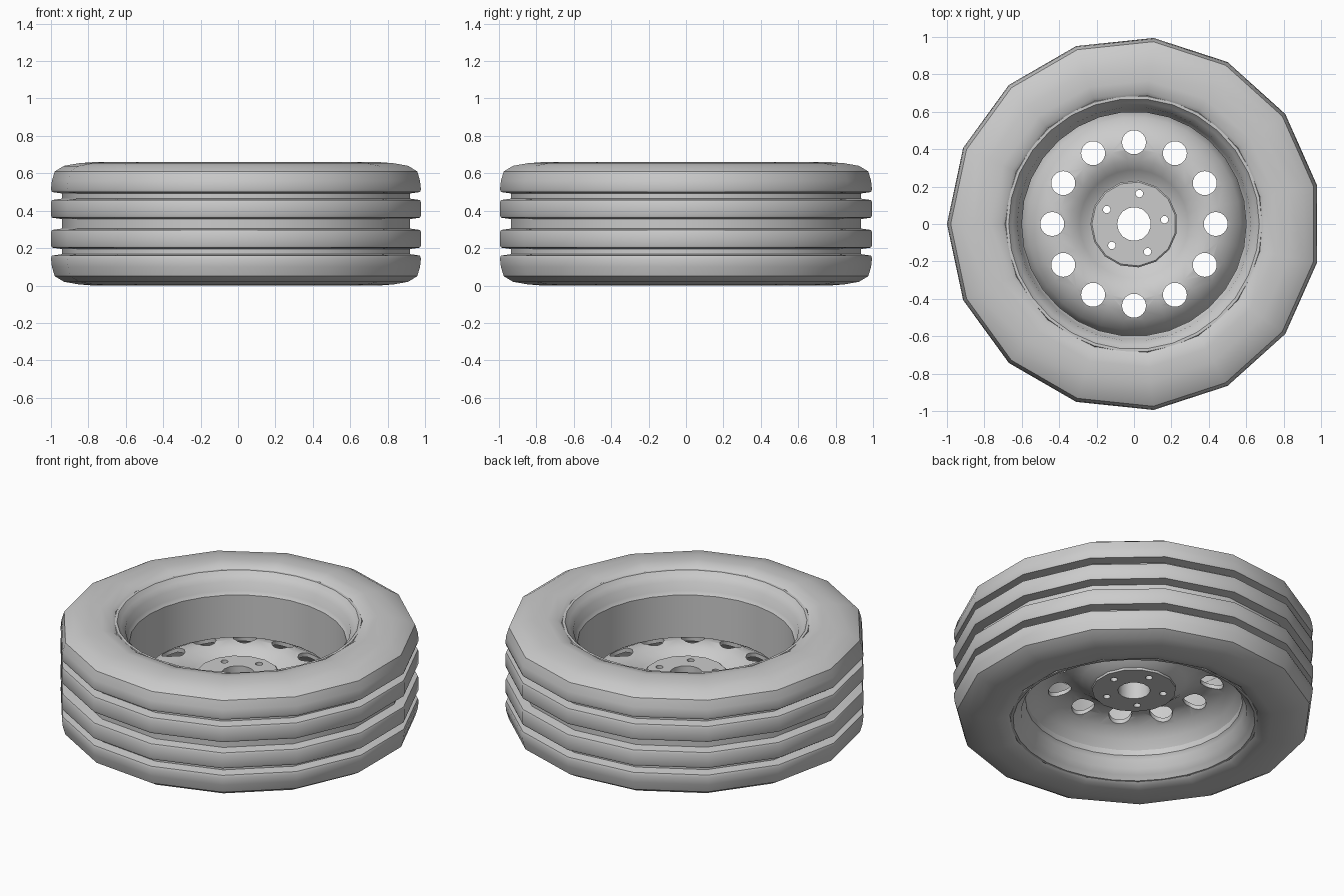
import bpy, bmesh, math

old = bpy.data.objects.get("Cube")
if old:
    bpy.data.objects.remove(old, do_unlink=True)

grey = bpy.data.materials.new("plain_grey")
grey.use_nodes = True
grey.diffuse_color = (0.6, 0.6, 0.6, 1)
grey.node_tree.nodes["Principled BSDF"].inputs["Base Color"].default_value = (0.6, 0.6, 0.6, 1)


def add_object(name, bm):
    bmesh.ops.recalc_face_normals(bm, faces=bm.faces[:])
    mesh = bpy.data.meshes.new(name)
    bm.to_mesh(mesh)
    bm.free()
    obj = bpy.data.objects.new(name, mesh)
    bpy.context.collection.objects.link(obj)
    mesh.materials.append(grey)
    return obj


def lathe(name, profile, sides):
    """Spin a closed (radius, height) outline around the upright axis."""
    bm = bmesh.new()
    rings = []
    for i in range(sides):
        a = math.pi + math.tau * i / sides
        rings.append([bm.verts.new((r * math.cos(a), r * math.sin(a), z)) for r, z in profile])
    n = len(profile)
    for i in range(sides):
        p, q = rings[i], rings[(i + 1) % sides]
        for j in range(n):
            k = (j + 1) % n
            bm.faces.new((p[j], q[j], q[k], p[k]))
    return add_object(name, bm)


def select_only(obj):
    bpy.ops.object.select_all(action="DESELECT")
    obj.select_set(True)
    bpy.context.view_layer.objects.active = obj


def smooth(obj, degrees=35):
    select_only(obj)
    bpy.ops.object.shade_smooth_by_angle(angle=math.radians(degrees))


def drill(obj, count, ring_radius, hole_radius, start):
    """Cut a ring of round holes through a part."""
    bm = bmesh.new()
    for i in range(count):
        a = math.radians(start) + math.tau * i / count
        made = bmesh.ops.create_cone(bm, cap_ends=True, segments=24, radius1=hole_radius,
                                     radius2=hole_radius, depth=1)
        bmesh.ops.translate(bm, verts=made["verts"],
                            vec=(ring_radius * math.cos(a), ring_radius * math.sin(a), 0.3))
    cutter = add_object("hole_cutter", bm)
    cutter.hide_render = True
    mod = obj.modifiers.new("holes", "BOOLEAN")
    mod.operation = "DIFFERENCE"
    mod.solver = "EXACT"
    mod.object = cutter
    select_only(obj)
    bpy.ops.object.modifier_apply(modifier=mod.name)
    bpy.data.objects.remove(cutter, do_unlink=True)


MID = 0.33

# Tyre: upper half outline from tread middle to bead, mirrored below
half = [(0.94, 0.363 - 0.008), (0.995, 0.363), (1.0, 0.375), (1.0, 0.445), (0.995, 0.457),
        (0.94, 0.465), (0.94, 0.492), (0.995, 0.5), (1.0, 0.515), (0.995, 0.56),
        (0.98, 0.61), (0.93, 0.64), (0.85, 0.654), (0.77, 0.66), (0.71, 0.65),
        (0.69, 0.635), (0.685, 0.56), (0.65, 0.54)]
tyre = lathe("tyre", half + [(r, 2 * MID - z) for r, z in reversed(half)], 15)
smooth(tyre)

# Rim barrel: flanged lips and stepped wall, mirrored about the middle
inner = [(0.6, 0.42), (0.6, 0.52), (0.615, 0.54), (0.625, 0.59), (0.65, 0.615),
         (0.67, 0.64), (0.685, 0.64), (0.692, 0.625), (0.67, 0.59), (0.66, 0.52), (0.63, 0.5)]
barrel = lathe("rim_barrel", inner + [(r, 2 * MID - z) for r, z in reversed(inner)], 30)
smooth(barrel)

# Wheel disc: domed ring falling to the barrel outside and the hub inside
top = [(0.2, 0.24), (0.25, 0.255), (0.29, 0.29), (0.34, 0.325), (0.4, 0.34), (0.46, 0.33),
       (0.52, 0.3), (0.57, 0.25), (0.605, 0.19)]
disc = lathe("wheel_disc", top + [(r, z - 0.025) for r, z in reversed(top)], 30)
drill(disc, 12, 0.437, 0.064, 0)
smooth(disc)

# Hub: thick plate with bolt holes around the bore
hub = lathe("hub_plate", [(0.09, 0.21), (0.09, 0.325), (0.225, 0.325), (0.233, 0.318), (0.233, 0.21)], 15)
drill(hub, 5, 0.165, 0.02, 80)
smooth(hub)
